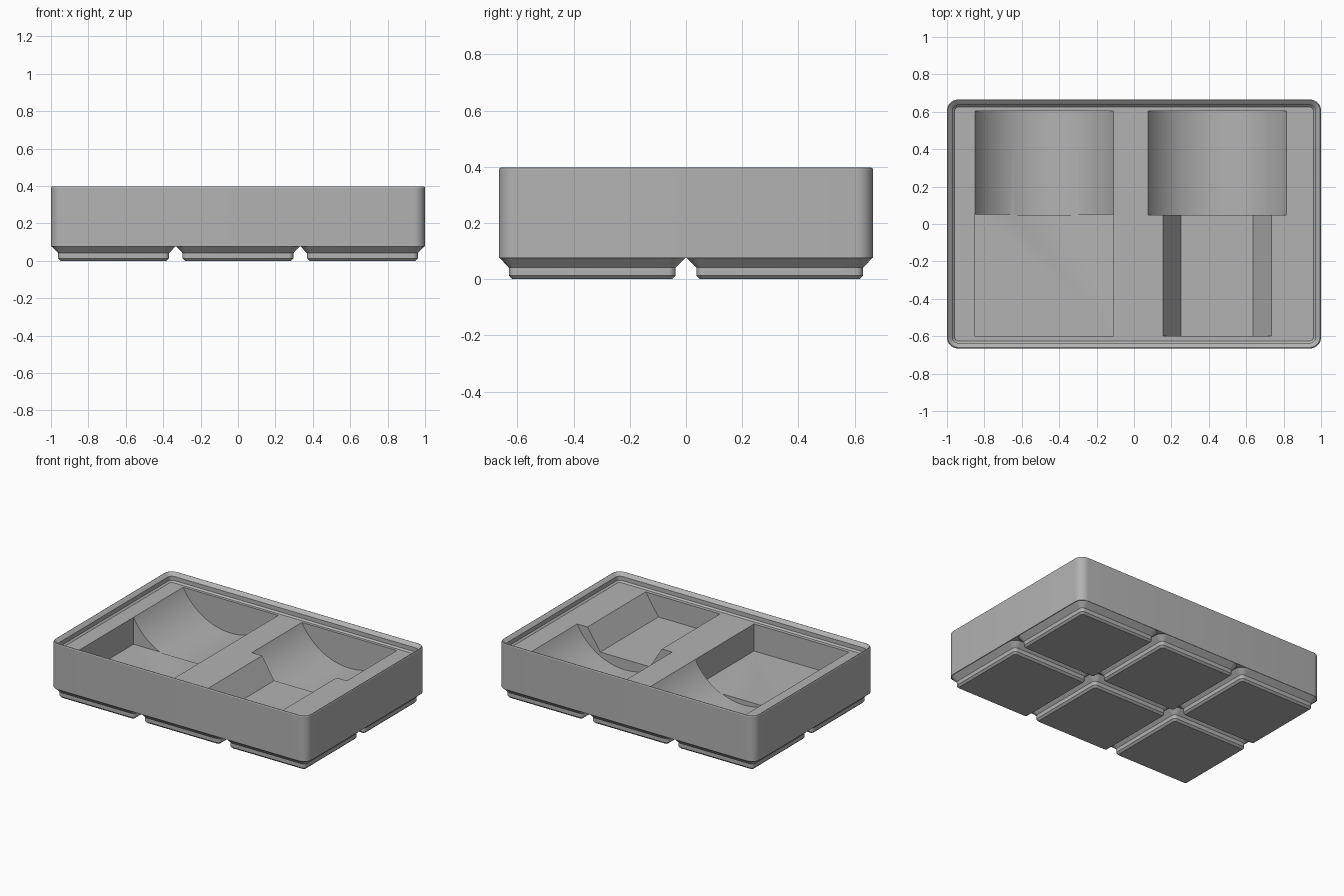
import bpy, bmesh, math

cube = bpy.data.objects.get("Cube")
if cube:
    bpy.data.objects.remove(cube, do_unlink=True)

grey = bpy.data.materials.new("plain_grey")
grey.use_nodes = True
GREY = (0.45, 0.45, 0.45, 1)
grey.diffuse_color = GREY
grey.node_tree.nodes["Principled BSDF"].inputs["Base Color"].default_value = GREY

HX, HY = 1.0, 0.6655      # half width and half depth
RADIUS = 0.06             # outer corner radius
BASE, FILL, TOP = 0.076, 0.335, 0.397
PITCH = 2 / 3


def finish(name, bm):
    bmesh.ops.recalc_face_normals(bm, faces=bm.faces)
    mesh = bpy.data.meshes.new(name)
    bm.to_mesh(mesh)
    bm.free()
    mesh.materials.append(grey)
    obj = bpy.data.objects.new(name, mesh)
    bpy.context.collection.objects.link(obj)
    return obj


def smooth(obj):
    bpy.ops.object.select_all(action='DESELECT')
    obj.select_set(True)
    bpy.context.view_layer.objects.active = obj
    bpy.ops.object.shade_smooth_by_angle(angle=math.radians(25))


def rounded_loft(name, hx, hy, profile, centre=(0, 0), steps=8):
    """Stack rounded rectangles; profile holds (inset, z) pairs."""
    bm = bmesh.new()
    rings = []
    for inset, z in profile:
        r = RADIUS - inset
        ring = []
        for k, (sx, sy) in enumerate(((1, 1), (-1, 1), (-1, -1), (1, -1))):
            for i in range(steps + 1):
                a = (k + i / steps) * math.pi / 2
                ring.append(bm.verts.new((
                    centre[0] + sx * (hx - RADIUS) + r * math.cos(a),
                    centre[1] + sy * (hy - RADIUS) + r * math.sin(a), z)))
        rings.append(ring)
    n = len(rings[0])
    for low, high in zip(rings, rings[1:]):
        for i in range(n):
            j = (i + 1) % n
            bm.faces.new((low[i], low[j], high[j], high[i]))
    bm.faces.new(rings[0])
    bm.faces.new(rings[-1])
    return finish(name, bm)


def prism(name, outline, y0, y1):
    """Extrude an (x, z) outline along y."""
    bm = bmesh.new()
    face = bm.faces.new([bm.verts.new((x, y0, z)) for x, z in outline])
    ext = bmesh.ops.extrude_face_region(bm, geom=[face])
    verts = [v for v in ext["geom"] if isinstance(v, bmesh.types.BMVert)]
    bmesh.ops.translate(bm, verts=verts, vec=(0, y1 - y0, 0))
    obj = finish(name, bm)
    obj.hide_render = True
    return obj


def carve(target, cutter):
    mod = target.modifiers.new("carve", 'BOOLEAN')
    mod.operation = 'DIFFERENCE'
    mod.solver = 'EXACT'
    mod.object = cutter
    bpy.context.view_layer.objects.active = target
    bpy.ops.object.modifier_apply(modifier=mod.name)
    bpy.data.objects.remove(cutter, do_unlink=True)


# Body with stepped stacking lip and solid fill
body = rounded_loft("tray_body", HX, HY, [
    (0, BASE), (0, TOP - 0.007), (0.003, TOP - 0.001), (0.006, TOP),
    (0.01, TOP - 0.002), (0.03, 0.375), (0.03, 0.346), (0.041, FILL)])

# Round troughs at the back
CYL_R, CYL_Z = 0.418, FILL + 0.194
for side, cx in (("right", -0.48), ("left", 0.445)):
    circle = [(cx + CYL_R * math.cos(t * math.tau / 96),
               CYL_Z + CYL_R * math.sin(t * math.tau / 96)) for t in range(96)]
    carve(body, prism(side + "_trough_cutter", circle, 0.047, 0.605))

# Square pocket at the front of the right side
floor = FILL - 0.19
carve(body, prism("box_cutter", [(-0.85, floor), (-0.11, floor),
                                 (-0.11, 0.6), (-0.85, 0.6)], -0.6, 0.052))

# Pocket with sloping sides at the front of the left side
floor = FILL - 0.15
carve(body, prism("sloped_cutter", [
    (0.25, floor), (0.635, floor), (0.735, FILL), (0.735, 0.6),
    (0.155, 0.6), (0.155, FILL)], -0.6, 0.052))
smooth(body)

# Six stepped feet
for row in range(2):
    for col in range(3):
        foot = rounded_loft(
            f"foot_{row + 1}_{col + 1}", PITCH / 2 - 0.003, PITCH / 2 - 0.003,
            [(0.047, 0), (0.034, 0.013), (0.034, 0.041), (0, BASE)],
            ((col - 1) * (PITCH - 0.0015), (row - 0.5) * PITCH))
        smooth(foot)
